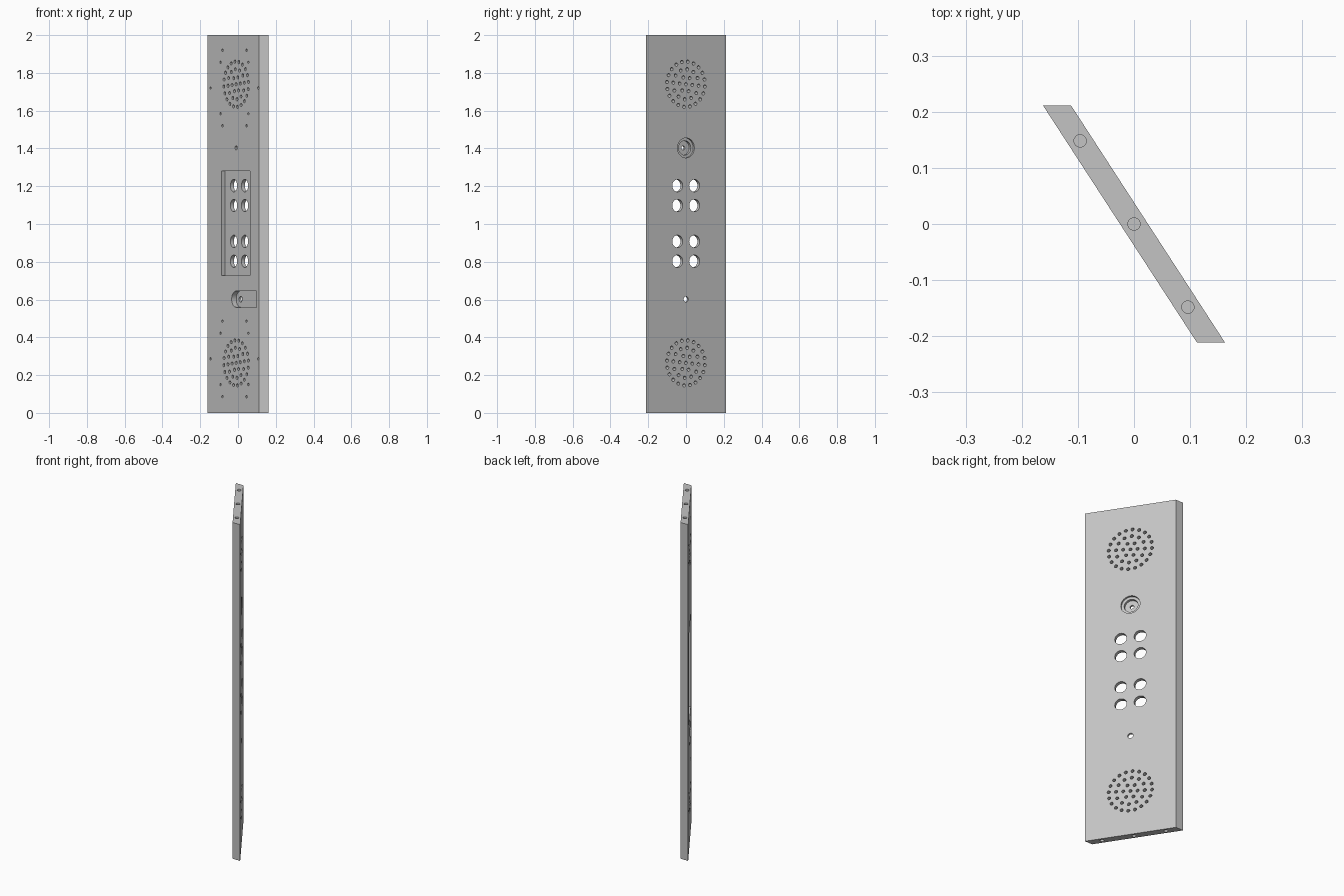
import bpy, bmesh, math
from mathutils import Matrix, Vector

cube = bpy.data.objects.get("Cube")
if cube:
    bpy.data.objects.remove(cube, do_unlink=True)

steel = bpy.data.materials.new("brushed_grey")
steel.use_nodes = True
colour = (0.55, 0.55, 0.55, 1)
steel.diffuse_color = colour
steel.node_tree.nodes["Principled BSDF"].inputs["Base Color"].default_value = colour

# Panel frame: u runs along the width, v is up, w points out of the front face
ALONG = Vector((0.274, -0.422, 0)).normalized()
OUT = Vector((ALONG.y, -ALONG.x, 0))
FRAME = Matrix((ALONG, Vector((0, 0, 1)), OUT)).transposed().to_4x4()
HALF = 0.021        # half the thickness
MID = 0.0137        # centre line of the speakers and buttons
BEYOND = 0.03       # just outside either face


def prism(bm, points, w0, w1, matrix):
    """Extrude a 2D outline between two levels."""
    low = [bm.verts.new(matrix @ Vector((x, y, w0))) for x, y in points]
    high = [bm.verts.new(matrix @ Vector((x, y, w1))) for x, y in points]
    bm.faces.new(low[::-1])
    bm.faces.new(high)
    for i in range(len(points)):
        j = (i + 1) % len(points)
        bm.faces.new((low[i], low[j], high[j], high[i]))


def arc(u, v, r, n=16, start=0.0, sweep=math.tau):
    steps = n if sweep >= math.tau else n - 1
    return [(u + r * math.cos(start + sweep * i / steps),
             v + r * math.sin(start + sweep * i / steps)) for i in range(n)]


def rect(u0, u1, v0, v1):
    return [(u0, v0), (u1, v0), (u1, v1), (u0, v1)]


def make(name, shapes):
    bm = bmesh.new()
    for points, w0, w1, matrix in shapes:
        prism(bm, points, w0, w1, matrix)
    bmesh.ops.recalc_face_normals(bm, faces=bm.faces)
    mesh = bpy.data.meshes.new(name)
    bm.to_mesh(mesh)
    bm.free()
    mesh.materials.append(steel)
    obj = bpy.data.objects.new(name, mesh)
    bpy.context.collection.objects.link(obj)
    return obj


# Slanted slab
plan = [(-0.162, 0.211), (-0.112, 0.211), (0.162, -0.211), (0.112, -0.211)]
plan = [plan[0], plan[3], plan[2], plan[1]]
panel = make("intercom_panel", [(plan, 0, 2, Matrix.Identity(4))])

holes, pockets, steps = [], [], []


def through(u, v, r, n=16):
    holes.append((arc(u, v, r, n), -BEYOND, BEYOND, FRAME))


# Speaker grilles and the blind fixing holes around them on the front
for centre, side in ((1.74, 1), (0.265, -1)):
    through(MID, centre, 0.009)
    for radius, count in ((0.04, 6), (0.08, 12), (0.12, 20)):
        for u, v in arc(MID, centre, radius, count, 0.1):
            through(u, v, 0.009)
    middle = 1.72 if side > 0 else 0.286
    for du, dv in ((0.117, 0.2), (0.135, 0.136), (0.232, 0),
                   (0.135, -0.136), (0.117, -0.2)):
        for sign in (-1, 1):
            dot = arc(sign * du - 0.003, middle + dv, 0.007, 12)
            holes.append((dot, HALF - 0.02, BEYOND, FRAME))

# Button holes inside a shallow front pocket
for v in (1.203, 1.098, 0.908, 0.803):
    for side in (-1, 1):
        through(MID + side * 0.0535, v, 0.033, 32)
pockets.append((rect(-0.127, 0.147, 0.727, 1.28), HALF - 0.02, BEYOND, FRAME))

# Camera hole with a stepped bore from the back
through(MID, 1.403, 0.011)
pockets.append((arc(MID, 1.403, 0.053, 32), -BEYOND, 0.012 - HALF, FRAME))
steps.append((arc(MID, 1.403, 0.038, 32), -BEYOND, 0.028 - HALF, FRAME))

# Small sensor hole with a round-ended slot on the front
through(MID, 0.602, 0.015)
slot = arc(MID, 0.602, 0.043, 17, math.pi / 2, math.pi)
slot += [(0.21, 0.559), (0.21, 0.645)]
pockets.append((slot, HALF - 0.029, BEYOND, FRAME))

# Screw holes in the top and bottom edges
for k in (-1, 0, 1):
    spot = ALONG * 0.1765 * k
    for w0, w1 in ((1.94, 2.05), (-0.05, 0.06)):
        holes.append((arc(spot.x, spot.y, 0.011, 16), w0, w1, Matrix.Identity(4)))

# Cut in stages so that overlapping shapes stay clean
cutters = []
for name, shapes in (("hole_cutter", holes), ("pocket_cutter", pockets),
                     ("step_cutter", steps)):
    cutter = make(name, shapes)
    cutter.hide_render = True
    cutters.append(cutter)
    mod = panel.modifiers.new(name, "BOOLEAN")
    mod.operation = "DIFFERENCE"
    mod.solver = "EXACT"
    mod.object = cutter

bpy.context.view_layer.update()
graph = bpy.context.evaluated_depsgraph_get()
result = bpy.data.meshes.new_from_object(panel.evaluated_get(graph))
panel.modifiers.clear()
panel.data = result
for cutter in cutters:
    bpy.data.objects.remove(cutter, do_unlink=True)

bpy.ops.object.select_all(action="DESELECT")
panel.select_set(True)
bpy.context.view_layer.objects.active = panel
bpy.ops.object.shade_smooth_by_angle(angle=math.radians(35))
